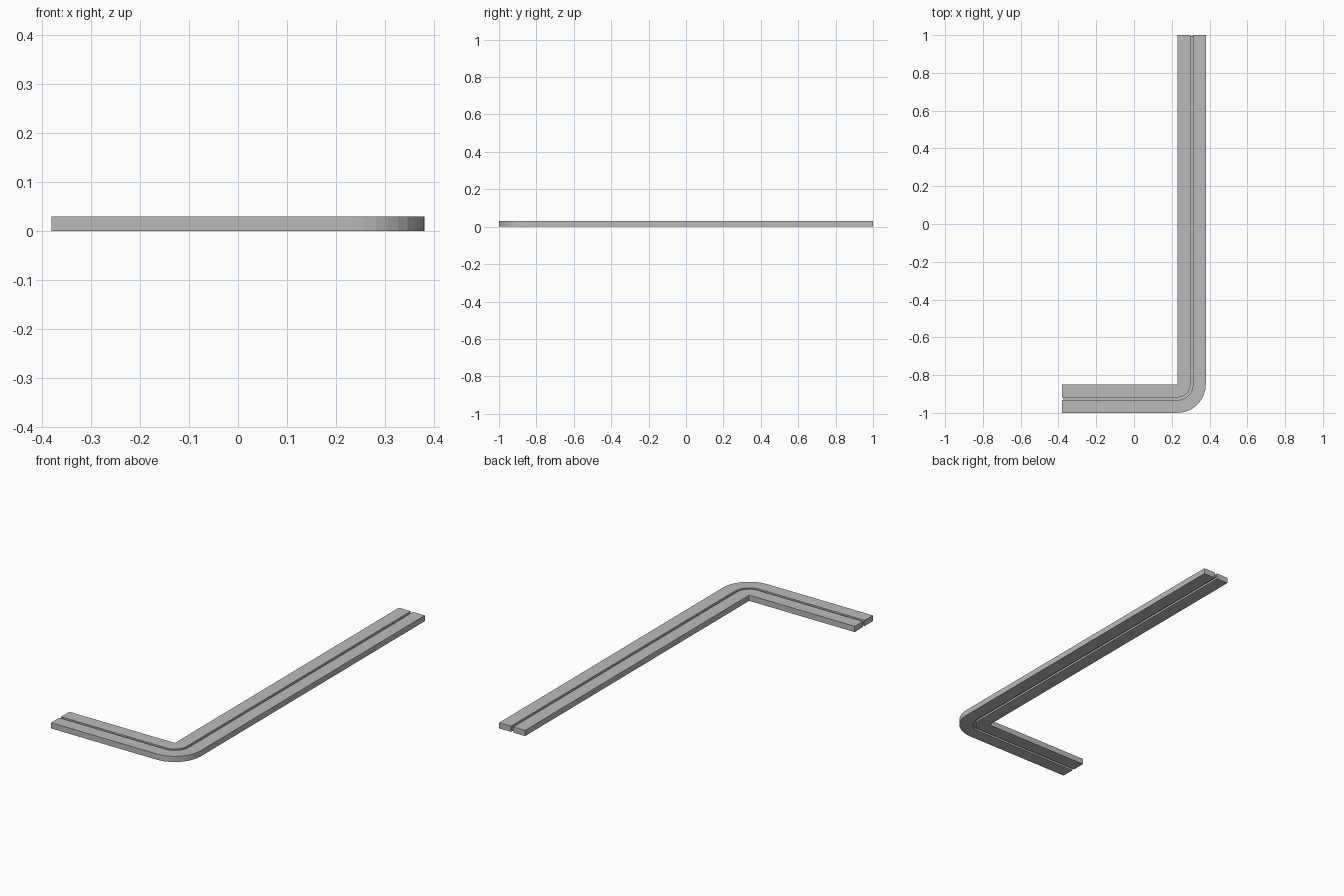
import bpy, bmesh, math

cube = bpy.data.objects.get("Cube")
if cube:
    bpy.data.objects.remove(cube, do_unlink=True)

grey = bpy.data.materials.new("plain_grey")
grey.use_nodes = True
COLOR = (0.5, 0.5, 0.5, 1)
grey.diffuse_color = COLOR
grey.node_tree.nodes["Principled BSDF"].inputs["Base Color"].default_value = COLOR

WIDTH, HEIGHT, GROOVE = 0.15, 0.03, 0.014
HALF_X = 0.38
CX, CY = HALF_X - WIDTH, WIDTH - 1    # sharp inner corner, centre of the bend
STEPS = 9


def station(r, recess):
    """Plan points at distance r outside the inner edge, end to end."""
    pts = [(recess - HALF_X, CY - r)]
    for i in range(STEPS + 1):
        a = math.pi / 2 * i / STEPS
        pts.append((CX + r * math.sin(a), CY - r * math.cos(a)))
    pts.append((CX + r, 1 - recess))
    return pts


def bent_strip(name, r0, r1, z0, z1, recess=0):
    """Sweep a rectangular section around the L-shaped path."""
    bm = bmesh.new()
    inner, outer = station(r0, recess), station(r1, recess)
    rings = []
    for p, q in zip(inner, outer):
        corners = ((p, z0), (q, z0), (q, z1), (p, z1))
        rings.append([bm.verts.new((*xy, z)) for xy, z in corners])
    for a, b in zip(rings, rings[1:]):
        for i in range(4):
            j = (i + 1) % 4
            bm.faces.new((a[i], a[j], b[j], b[i]))
    bm.faces.new(rings[0])
    bm.faces.new(rings[-1])
    bmesh.ops.remove_doubles(bm, verts=bm.verts, dist=1e-5)
    bmesh.ops.recalc_face_normals(bm, faces=bm.faces)
    mesh = bpy.data.meshes.new(name)
    bm.to_mesh(mesh)
    bm.free()
    mesh.materials.append(grey)
    obj = bpy.data.objects.new(name, mesh)
    bpy.context.collection.objects.link(obj)


# Two parallel rails, split by a groove above and below
g0, g1 = (WIDTH - GROOVE) / 2, (WIDTH + GROOVE) / 2
bent_strip("inner_rail", 0, g0, 0, HEIGHT)
bent_strip("outer_rail", g1, WIDTH, 0, HEIGHT)
# Thin web joining the rails, set back slightly at both ends
bent_strip("groove_web", g0, g1, HEIGHT / 3, HEIGHT * 2 / 3, 0.006)
